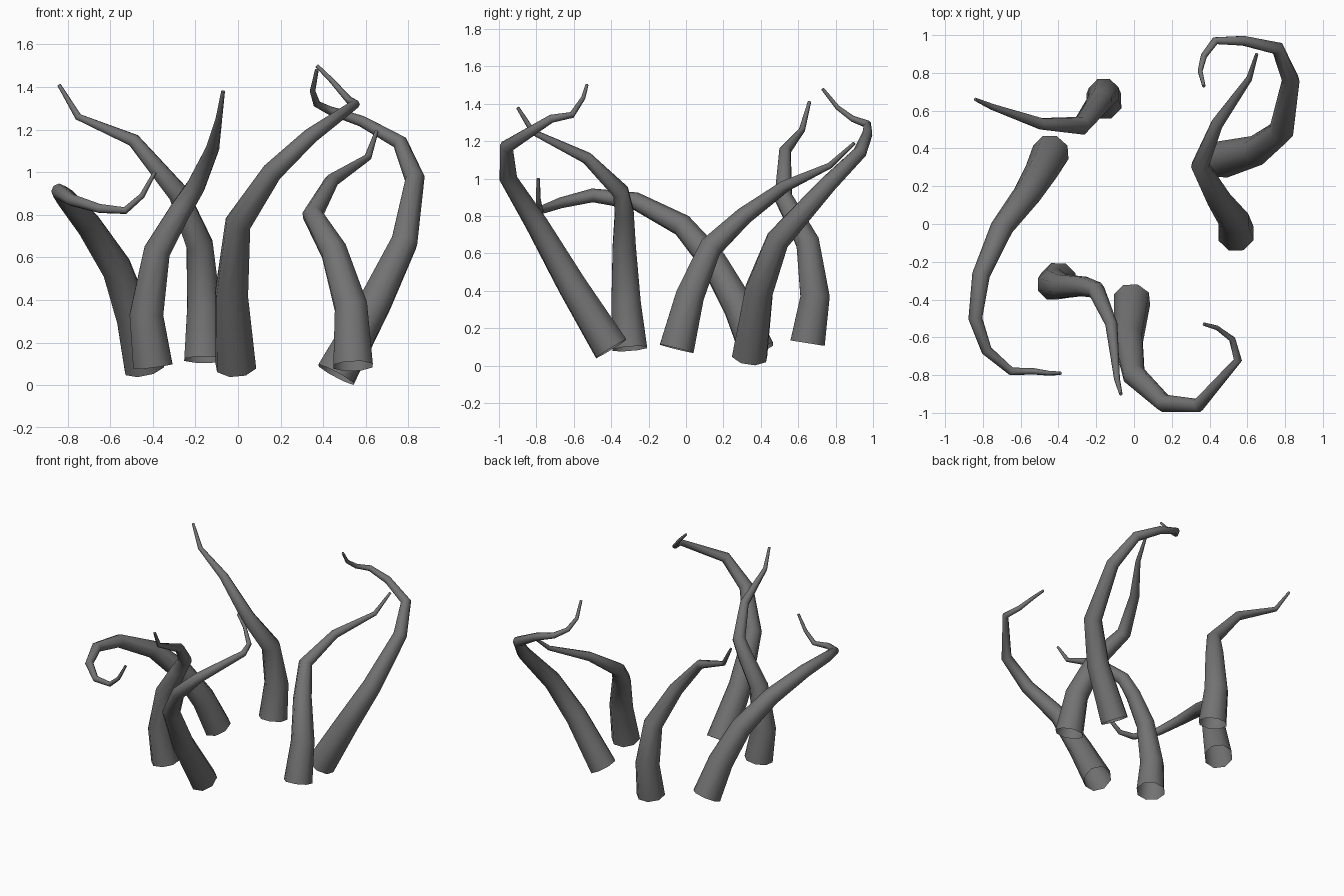
import bpy
import bmesh
import math
from mathutils import Vector

SIDES = 8
BASE_RADIUS = 0.1
TIP_RADIUS = 0.009

default_cube = bpy.data.objects.get("Cube")
if default_cube:
    bpy.data.objects.remove(default_cube, do_unlink=True)

# One dull grey skin for every tentacle
skin = bpy.data.materials.new("dark_grey_skin")
skin.use_nodes = True
colour = (0.17, 0.17, 0.17, 1.0)
skin.diffuse_color = colour
skin.node_tree.nodes["Principled BSDF"].inputs["Base Color"].default_value = colour


def tangent_at(path, index):
    """Direction of the path at a point, averaged over its neighbours."""
    incoming = path[index] - path[max(index - 1, 0)]
    outgoing = path[min(index + 1, len(path) - 1)] - path[index]
    return (incoming.normalized() + outgoing.normalized()).normalized()


def add_ring(bm, centre, side, tangent, radius):
    """One polygonal cross-section around the path."""
    other = tangent.cross(side)
    ring = []
    for step in range(SIDES):
        angle = math.tau * (step + 0.5) / SIDES
        offset = side * math.cos(angle) + other * math.sin(angle)
        ring.append(bm.verts.new(centre + offset * radius))
    return ring


def tentacle(name, *points):
    """Tapered tube along a bent path, open at the root, closed at the tip."""
    path = [Vector(point) for point in points]
    travelled = [0.0]
    for start, end in zip(path, path[1:]):
        travelled.append(travelled[-1] + (end - start).length)

    bm = bmesh.new()
    rings = []
    tangent = tangent_at(path, 0)
    side = tangent.orthogonal().normalized()
    for index, centre in enumerate(path):
        # carry the frame along the path so the tube does not twist
        new_tangent = tangent_at(path, index)
        side = tangent.rotation_difference(new_tangent) @ side
        tangent = new_tangent
        remaining = 1.0 - travelled[index] / travelled[-1]
        radius = TIP_RADIUS + (BASE_RADIUS - TIP_RADIUS) * remaining ** 1.1
        rings.append(add_ring(bm, centre, side, tangent, radius))

    for lower, upper in zip(rings, rings[1:]):
        for i in range(SIDES):
            j = (i + 1) % SIDES
            bm.faces.new((lower[i], lower[j], upper[j], upper[i]))
    bm.faces.new(rings[-1])

    mesh = bpy.data.meshes.new(name)
    bm.to_mesh(mesh)
    bm.free()
    mesh.materials.append(skin)
    obj = bpy.data.objects.new(name, mesh)
    bpy.context.collection.objects.link(obj)
    bpy.ops.object.select_all(action="DESELECT")
    obj.select_set(True)
    bpy.context.view_layer.objects.active = obj
    bpy.ops.object.shade_smooth_by_angle(angle=math.radians(60))
    return obj


# Back right, leaning out to the right
tentacle("back_right_tentacle",
         (-.16, .65, .12), (-.16, .69, .37), (-.18, .65, .66), (-.28, .52, .9),
         (-.49, .53, 1.15), (-.75, .62, 1.26), (-.84, .66, 1.41))

# Middle right, sweeping forward and curling inward
tentacle("middle_right_tentacle",
         (-.44, .38, .08), (-.49, .28, .32), (-.57, .15, .55), (-.7, -.02, .75),
         (-.81, -.27, .88), (-.84, -.5, .91), (-.78, -.67, .87),
         (-.65, -.78, .83), (-.53, -.78, .82), (-.45, -.79, .89), (-.39, -.79, 1))

# Front right, rising and bending forward
tentacle("front_right_tentacle",
         (-.4, -.3, .09), (-.43, -.32, .33), (-.38, -.33, .63), (-.27, -.33, .82),
         (-.2, -.35, .93), (-.12, -.53, 1.11), (-.09, -.82, 1.25), (-.07, -.9, 1.38))

# Front centre, arching forward and curling to the left
tentacle("front_centre_tentacle",
         (-.01, -.4, .09), (-.03, -.61, .43), (0, -.8, .76), (.16, -.95, 1),
         (.34, -.96, 1.17), (.55, -.72, 1.32), (.52, -.61, 1.34),
         (.44, -.55, 1.43), (.37, -.53, 1.5))

# Middle left, kinked and reaching to the back
tentacle("middle_left_tentacle",
         (.54, -.05, .09), (.53, .02, .37), (.45, .13, .63), (.35, .31, .8),
         (.44, .53, .96), (.61, .77, 1.07), (.65, .9, 1.19))

# Back left, swinging out and hooking over at the top
tentacle("back_left_tentacle",
         (.46, .34, .05), (.65, .39, .4), (.78, .49, .67), (.83, .76, .97),
         (.76, .93, 1.14), (.58, .97, 1.24), (.43, .97, 1.29),
         (.37, .89, 1.32), (.35, .81, 1.38), (.37, .73, 1.48))
